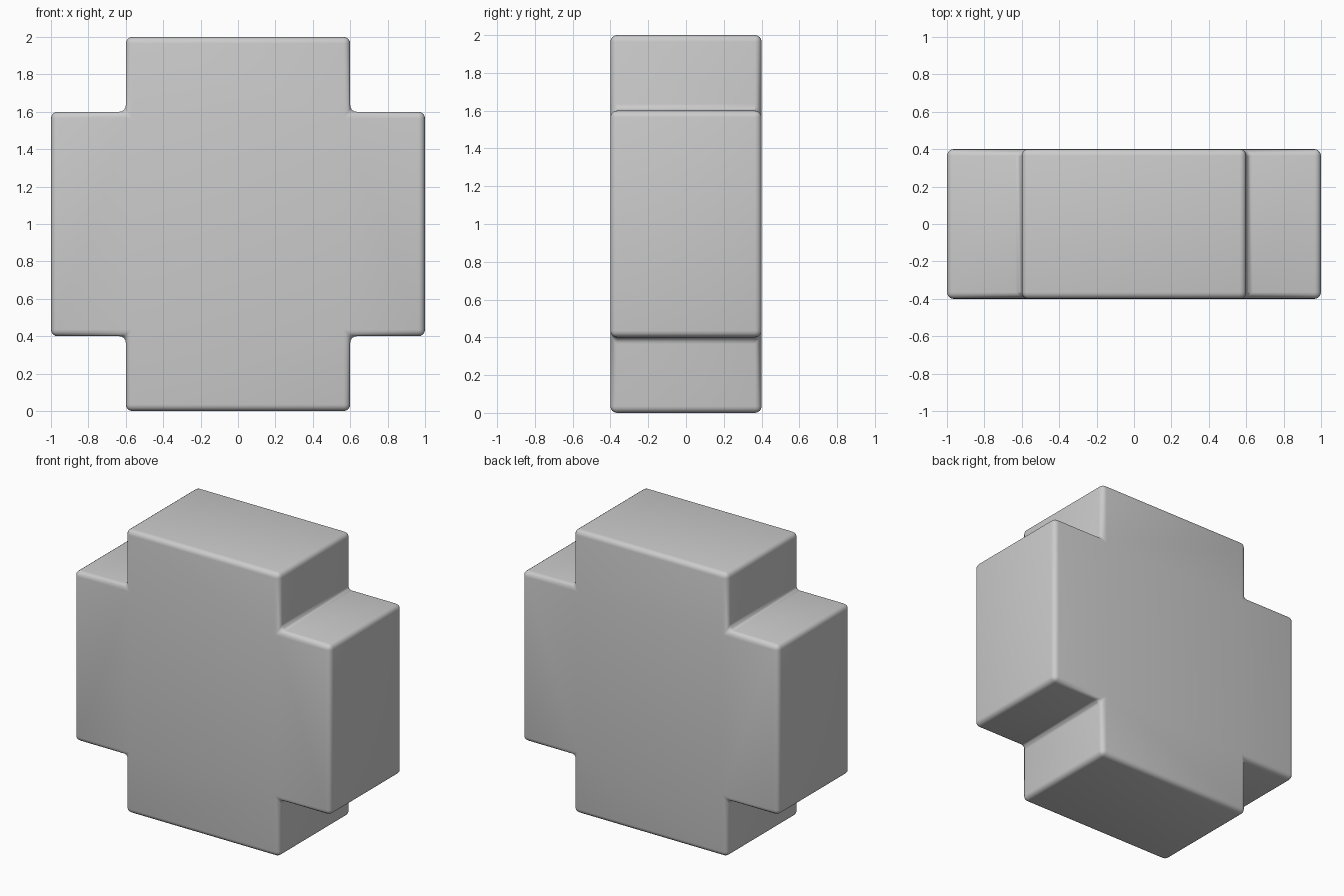
import bpy, bmesh

if "Cube" in bpy.data.objects:
    bpy.data.objects.remove(bpy.data.objects["Cube"])

# Cross-shaped profile in the x-z plane
A, B, D = 1.0, 0.6, 0.4
quarter = [(A, B), (B, B), (B, A)]
profile = []
for _ in range(4):
    profile += [(x, z + 1.0) for x, z in quarter]
    quarter = [(-z, x) for x, z in quarter]

# Front cap, back cap and the side walls between them
bm = bmesh.new()
front = [bm.verts.new((x, -D, z)) for x, z in profile]
back = [bm.verts.new((x, D, z)) for x, z in profile]
bm.faces.new(front)
bm.faces.new(back[::-1])
n = len(profile)
for i in range(n):
    j = (i + 1) % n
    bm.faces.new((front[j], front[i], back[i], back[j]))
bmesh.ops.recalc_face_normals(bm, faces=bm.faces[:])
mesh = bpy.data.meshes.new("cross_block")
bm.to_mesh(mesh)
bm.free()
block = bpy.data.objects.new("cross_block", mesh)
bpy.context.collection.objects.link(block)

# Rounded edges, including the inner corners
bpy.context.view_layer.objects.active = block
block.select_set(True)
bevel = block.modifiers.new("rounded_edges", "BEVEL")
bevel.width = 0.035
bevel.segments = 4
bevel.limit_method = "ANGLE"
bpy.ops.object.modifier_apply(modifier=bevel.name)
bpy.ops.object.shade_smooth_by_angle()
